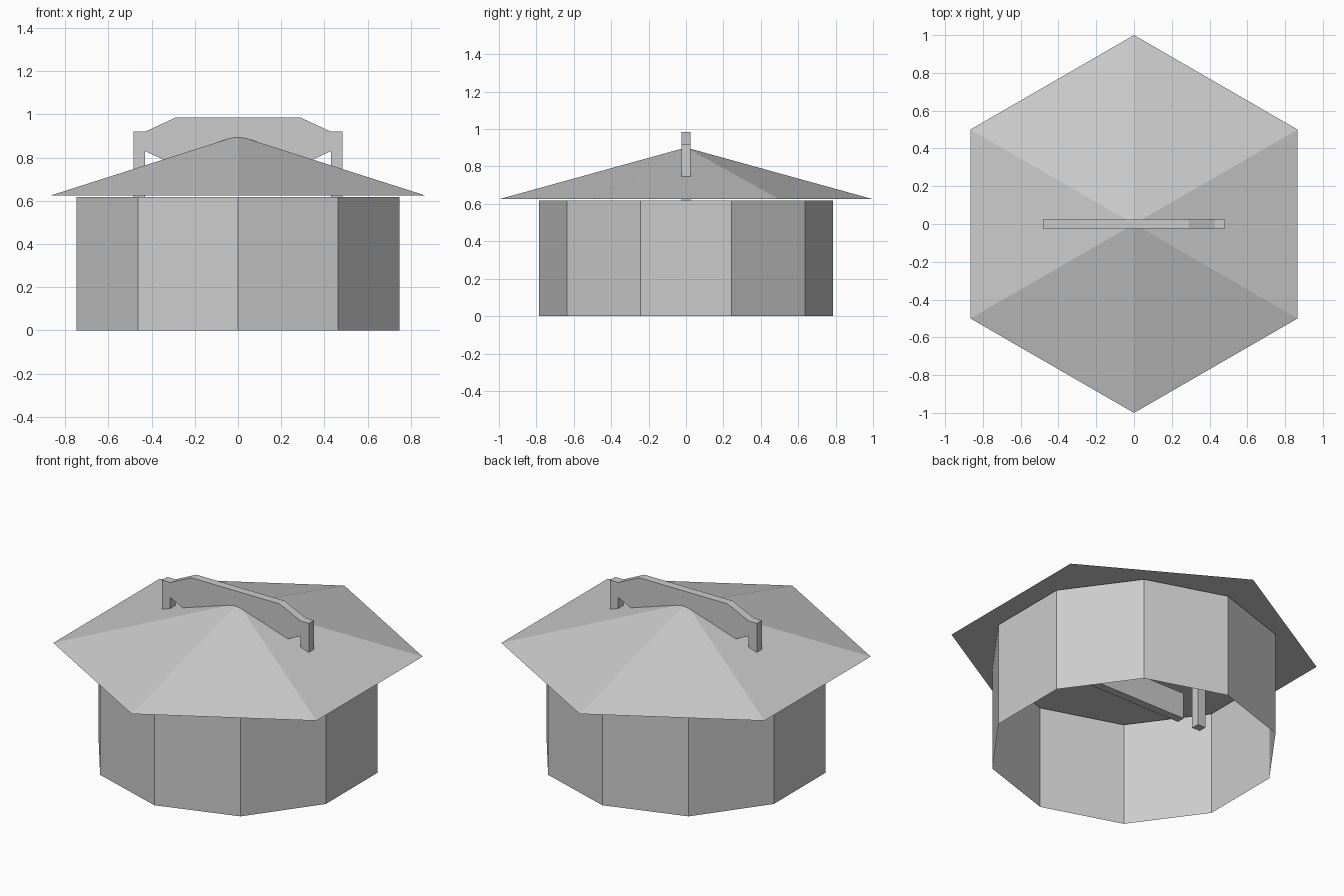
import bpy
import bmesh
from math import sin, cos, tau

if "Cube" in bpy.data.objects:
    bpy.data.objects.remove(bpy.data.objects["Cube"])


def new_object(name, bm):
    bmesh.ops.recalc_face_normals(bm, faces=bm.faces)
    mesh = bpy.data.meshes.new(name)
    bm.to_mesh(mesh)
    bm.free()
    ob = bpy.data.objects.new(name, mesh)
    bpy.context.collection.objects.link(ob)
    return ob


def lathe(name, sides, rings, cap_bottom=False, apex=None):
    """Stack polygon rings (radius, z), with a corner on the y axis."""
    bm = bmesh.new()
    loops = [[bm.verts.new((r * sin(tau * i / sides), r * cos(tau * i / sides), z))
              for i in range(sides)] for r, z in rings]
    for low, high in zip(loops, loops[1:]):
        for i in range(sides):
            j = (i + 1) % sides
            bm.faces.new((low[i], low[j], high[j], high[i]))
    if cap_bottom:
        bm.faces.new(loops[0])
    if apex is not None:
        tip = bm.verts.new((0, 0, apex))
        for i in range(sides):
            bm.faces.new((loops[-1][i], loops[-1][(i + 1) % sides], tip))
    return new_object(name, bm)


def plate(name, half_profile, thickness=0.048):
    """Mirror an x-z half outline across x = 0 and extrude it along y."""
    outline = half_profile + [(-x, z) for x, z in reversed(half_profile)]
    bm = bmesh.new()
    face = bm.faces.new([bm.verts.new((x, -thickness / 2, z)) for x, z in outline])
    out = bmesh.ops.extrude_face_region(bm, geom=[face])
    verts = [v for v in out["geom"] if isinstance(v, bmesh.types.BMVert)]
    bmesh.ops.translate(bm, verts=verts, vec=(0, thickness, 0))
    return new_object(name, bm)


# Open ten-sided wall
lathe("wall", 10, [(0.787, 0), (0.787, 0.617)])

# Six-sided roof with a slightly rounded tip
lathe("roof", 6, [(1, 0.625), (0.07, 0.882), (0.03, 0.893)], cap_bottom=True, apex=0.897)

# Arched beam with its two long posts
plate("beam_and_posts", [(0.29, 0.985), (0.43, 0.92), (0.483, 0.92), (0.483, 0.315),
                         (0.43, 0.315), (0.43, 0.83), (0.29, 0.765)])

# Lower crossbar inside the wall
plate("lower_bar", [(0.33, 0.47), (0.33, 0.315)])
